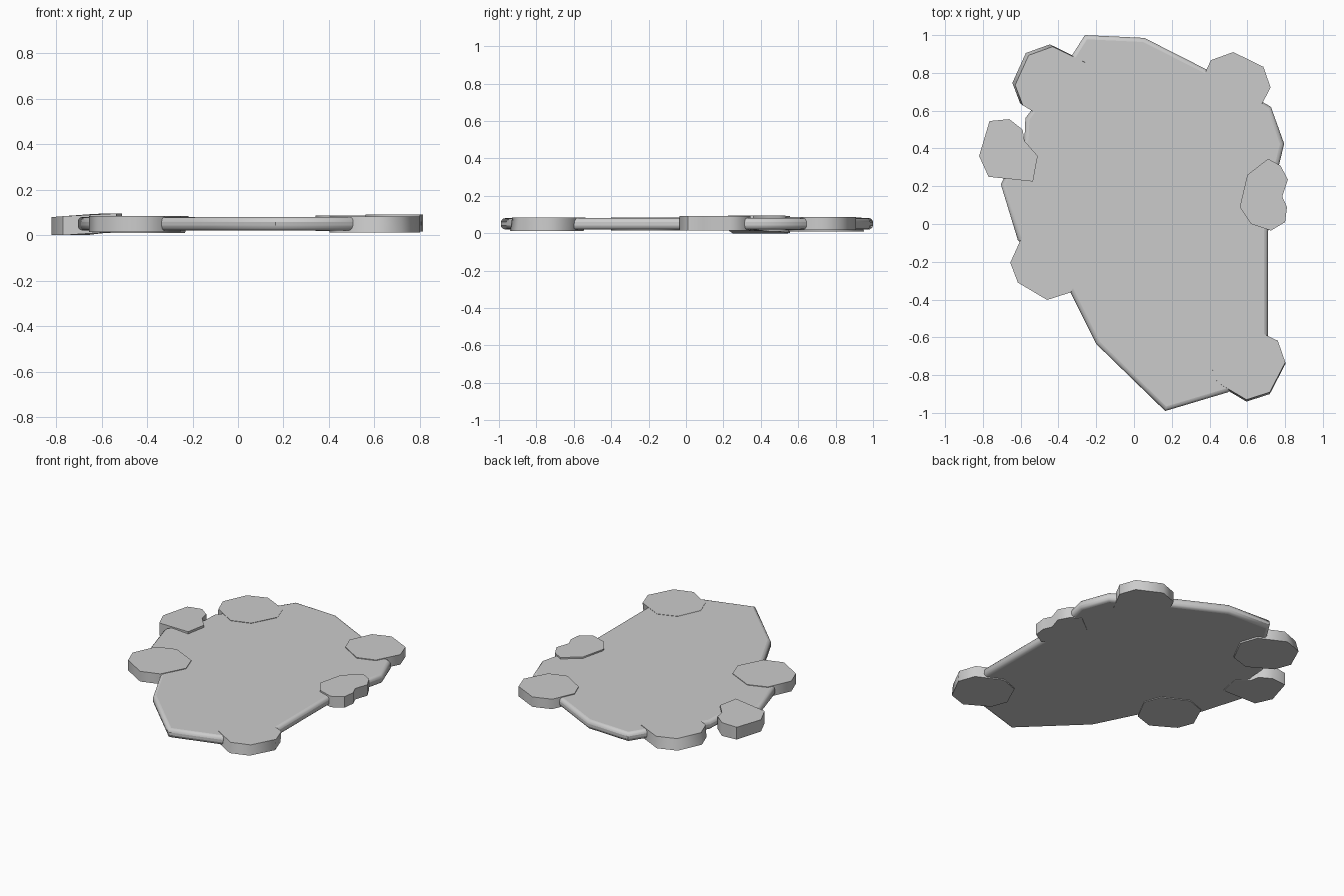
import bpy, bmesh, math

if "Cube" in bpy.data.objects:
    bpy.data.objects.remove(bpy.data.objects["Cube"])


def prism(name, pts, bottom, top, shift=(0, 0), angle=50):
    """Extrude an outline; bottom/top give z from (x, y), shift slides the base."""
    bm = bmesh.new()
    lo = [bm.verts.new((x + shift[0], y + shift[1], bottom(x, y))) for x, y in pts]
    hi = [bm.verts.new((x, y, top(x, y))) for x, y in pts]
    bm.faces.new(lo)
    bm.faces.new(hi)
    n = len(pts)
    for i in range(n):
        j = (i + 1) % n
        bm.faces.new((lo[i], lo[j], hi[j], hi[i]))
    bmesh.ops.recalc_face_normals(bm, faces=bm.faces)
    me = bpy.data.meshes.new(name)
    bm.to_mesh(me)
    bm.free()
    ob = bpy.data.objects.new(name, me)
    bpy.context.collection.objects.link(ob)
    bpy.ops.object.select_all(action='DESELECT')
    ob.select_set(True)
    bpy.context.view_layer.objects.active = ob
    bpy.ops.object.shade_smooth_by_angle(angle=math.radians(angle))
    return ob


def flat(z):
    return lambda x, y: z


# Main slab with rounded rim
slab_outline = [
    (-0.26, 1.0), (0.055, 0.985), (0.39, 0.815), (0.725, 0.62), (0.795, 0.425),
    (0.765, 0.30), (0.71, -0.04), (0.71, -0.6), (0.5, -0.89), (0.165, -0.99),
    (-0.2, -0.635), (-0.34, -0.355), (-0.615, -0.085), (-0.705, 0.21),
    (-0.58, 0.45), (-0.575, 0.56), (-0.33, 0.89)]
slab = prism("slab", slab_outline, flat(0.02), flat(0.081))
bev = slab.modifiers.new("rounded_rim", 'BEVEL')
bev.width = 0.022
bev.segments = 3
bev.limit_method = 'ANGLE'
bev.angle_limit = math.radians(75)

# Four corner lobes share one irregular octagon
lobe = [(-0.205, 0.0), (-0.135, 0.155), (-0.01, 0.2), (0.158, 0.118),
        (0.198, 0.003), (0.115, -0.157), (-0.01, -0.197), (-0.165, -0.105)]
lobes = [
    ("back_left_lobe", -0.42, 0.735, 1.02, 0.010, 0.084, (-0.015, 0.012)),
    ("front_left_lobe", -0.45, -0.205, 1.0, 0.015, 0.085, (0, 0)),
    ("front_right_lobe", 0.605, -0.735, 0.99, 0.013, 0.083, (0, -0.01)),
    ("back_right_lobe", 0.535, 0.72, 0.95, 0.018, 0.086, (0, 0))]
for name, cx, cy, s, z0, z1, sh in lobes:
    prism(name, [(cx + s * x, cy + s * y) for x, y in lobe], flat(z0), flat(z1), sh)

# Tilted side lobe on the left
left = [(-0.82, 0.36), (-0.765, 0.545), (-0.66, 0.555), (-0.59, 0.50),
        (-0.58, 0.44), (-0.51, 0.36), (-0.535, 0.225), (-0.77, 0.25)]
prism("left_side_lobe", left,
      lambda x, y: max(0.0, 0.12 * (x + 0.67)),
      lambda x, y: min(0.096, 0.08 + 0.075 * (x + 0.82)))

# Notched side lobe on the right
right = [(0.56, 0.09), (0.60, 0.26), (0.71, 0.345), (0.775, 0.31), (0.815, 0.235),
         (0.785, 0.145), (0.81, 0.09), (0.80, 0.01), (0.725, -0.035), (0.62, 0.0)]
prism("right_side_lobe", right, flat(0.016), flat(0.091))
